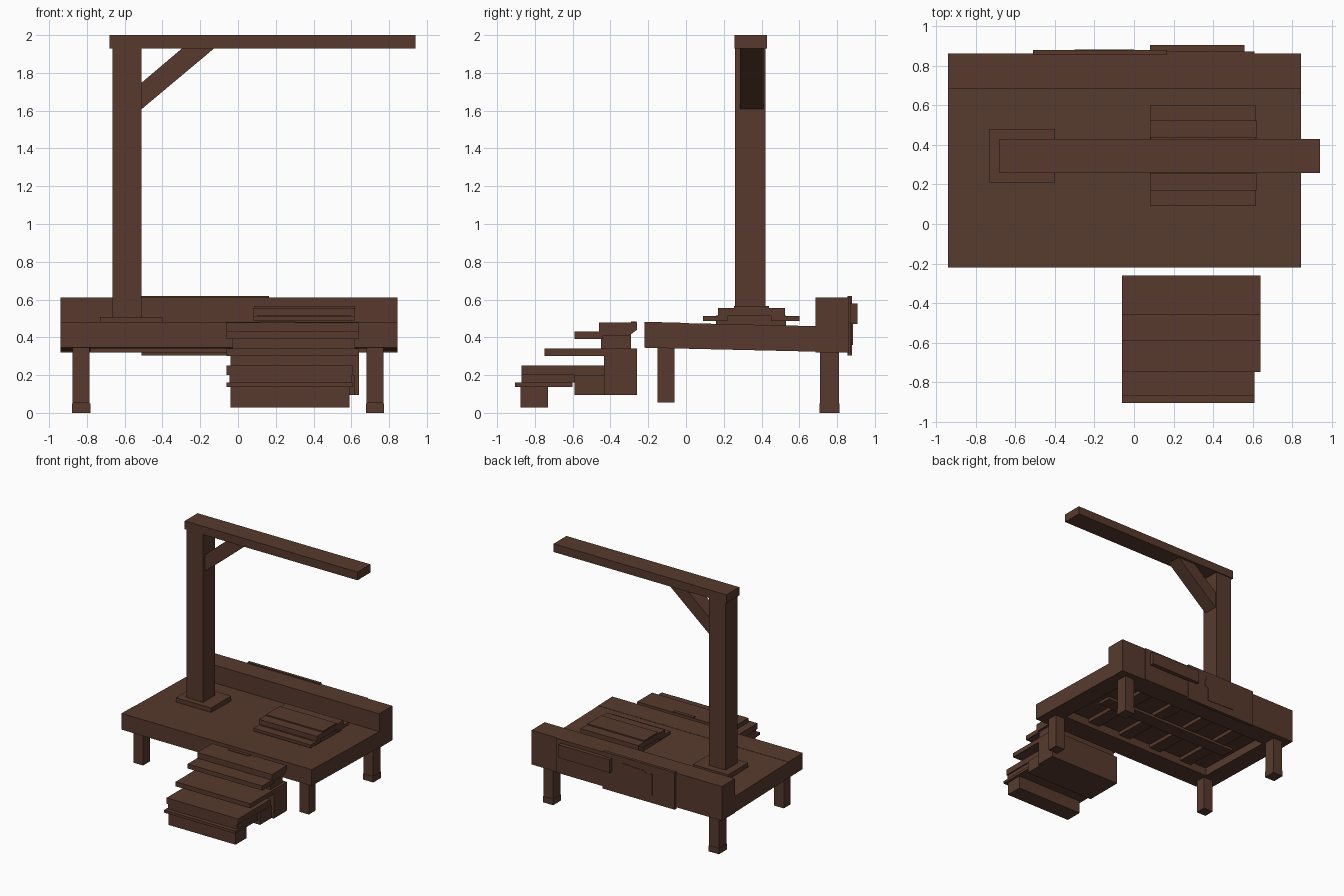
import bpy, bmesh, math
from mathutils import Vector

cube = bpy.data.objects.get("Cube")
if cube:
    bpy.data.objects.remove(cube, do_unlink=True)

wood = bpy.data.materials.new("dark brown wood")
wood.use_nodes = True
brown = (0.095, 0.042, 0.026, 1)
wood.diffuse_color = brown
shader = wood.node_tree.nodes["Principled BSDF"]
shader.inputs["Base Color"].default_value = brown
shader.inputs["Roughness"].default_value = 0.9


def prism(name, start, sweep):
    """Extrude a closed polygon along a vector."""
    bm = bmesh.new()
    face = bm.faces.new([bm.verts.new(p) for p in start])
    out = bmesh.ops.extrude_face_region(bm, geom=[face], use_keep_orig=True)
    moved = [v for v in out["geom"] if isinstance(v, bmesh.types.BMVert)]
    bmesh.ops.translate(bm, verts=moved, vec=Vector(sweep))
    bmesh.ops.recalc_face_normals(bm, faces=bm.faces[:])
    mesh = bpy.data.meshes.new(name)
    bm.to_mesh(mesh)
    bm.free()
    mesh.materials.append(wood)
    obj = bpy.data.objects.new(name, mesh)
    bpy.context.collection.objects.link(obj)
    return obj


def side_profile(name, x0, x1, points):
    """Sweep a (y, z) profile across x."""
    return prism(name, [(x0, y, z) for y, z in points], (x1 - x0, 0, 0))


def box(name, x0, x1, y0, y1, z0, z1):
    return side_profile(name, x0, x1, [(y0, z0), (y1, z0), (y1, z1), (y0, z1)])


LEFT, RIGHT = -0.94, 0.845


def deck_z(y, height):
    """The deck leans slightly towards the back."""
    return height - 0.023 * (y + 0.22)


def sloped(name, x0, x1, y0, y1, low, high):
    return side_profile(name, x0, x1, [
        (y0, deck_z(y0, low)), (y1, deck_z(y1, low)),
        (y1, deck_z(y1, high)), (y0, deck_z(y0, high))])


# Deck: top boards, front beam, side beams and raised back beam
sloped("deck_boards", LEFT, RIGHT, -0.03, 0.70, 0.415, 0.48)
sloped("front_beam", LEFT, RIGHT, -0.22, -0.03, 0.345, 0.482)
sloped("right_beam", LEFT, LEFT + 0.16, -0.03, 0.70, 0.345, 0.479)
sloped("left_beam", RIGHT - 0.16, RIGHT, -0.03, 0.70, 0.345, 0.479)
box("back_beam", LEFT, RIGHT, 0.685, 0.862, 0.32, 0.61)

# Bracing boards in the hollow underside
for i in range(4):
    x = -0.62 + i * 0.32
    sloped("under_board", x, x + 0.11, -0.03, 0.69, 0.385, 0.42)
sloped("under_crossboard", -0.7, 0.6, 0.28, 0.4, 0.365, 0.39)

# Legs
for side, x in (("right", -0.875), ("left", 0.68)):
    box("front_leg_" + side, x, x + 0.09, -0.15, -0.06, 0.055, 0.36)
    box("back_leg_" + side, x, x + 0.09, 0.71, 0.81, 0.005, 0.34)
    box("back_foot_" + side, x - 0.003, x + 0.093, 0.707, 0.813, 0, 0.05)

# Repair boards on the back
box("back_board_wide", -0.51, 0.165, 0.855, 0.88, 0.305, 0.62)
box("back_board_left", 0.16, 0.61, 0.855, 0.872, 0.32, 0.61)
box("back_patch", 0.08, 0.56, 0.86, 0.907, 0.47, 0.58)
patch = [(-0.30, 0.37), (-0.04, 0.36), (-0.04, 0.47), (0.0, 0.50),
         (-0.02, 0.57), (-0.22, 0.56), (-0.25, 0.54), (-0.30, 0.55)]
prism("back_worn_patch", [(x, 0.878, z) for x, z in patch], (0, 0.006, 0))

# Upright post, arm and diagonal brace
box("post_base", -0.73, -0.40, 0.21, 0.48, 0.45, 0.507)
box("post", -0.665, -0.51, 0.26, 0.422, 0.49, 1.95)
box("top_arm", -0.68, 0.94, 0.258, 0.43, 1.93, 2.0)
brace = [(-0.52, 1.60), (-0.12, 1.935), (-0.29, 1.935), (-0.52, 1.74)]
prism("brace", [(x, 0.285, z) for x, z in brace], (0, 0.125, 0))

# Raised platform of loose boards under the arm
box("trap_lower_front", 0.082, 0.618, 0.09, 0.22, 0.487, 0.512)
box("trap_lower_back", 0.082, 0.618, 0.45, 0.60, 0.487, 0.512)
box("trap_core", 0.10, 0.60, 0.16, 0.53, 0.455, 0.515)
box("trap_top", 0.08, 0.62, 0.17, 0.525, 0.512, 0.555)
box("trap_cap", 0.084, 0.616, 0.255, 0.44, 0.55, 0.565)

# Steps: body, then treads from the top down
box("step_support", -0.04, 0.64, -0.435, -0.26, 0.095, 0.34)
box("step_neck", -0.03, 0.62, -0.45, -0.29, 0.33, 0.42)
side_profile("step_top", -0.06, 0.64, [
    (-0.46, 0.41), (-0.30, 0.41), (-0.26, 0.44), (-0.26, 0.478), (-0.46, 0.478)])
box("step_top_cleat", 0.115, 0.305, -0.29, -0.262, 0.47, 0.483)
box("step_upper", -0.06, 0.64, -0.59, -0.44, 0.392, 0.43)
box("step_middle", -0.06, 0.64, -0.75, -0.42, 0.302, 0.34)
box("step_lower_base", -0.04, 0.62, -0.59, -0.43, 0.095, 0.20)
box("step_lower", -0.06, 0.61, -0.87, -0.43, 0.20, 0.25)
box("step_lower_riser", -0.045, 0.60, -0.87, -0.43, 0.16, 0.205)
box("step_bottom_tread", -0.06, 0.61, -0.905, -0.60, 0.138, 0.16)
box("step_bottom_block", -0.04, 0.59, -0.875, -0.73, 0.028, 0.14)
